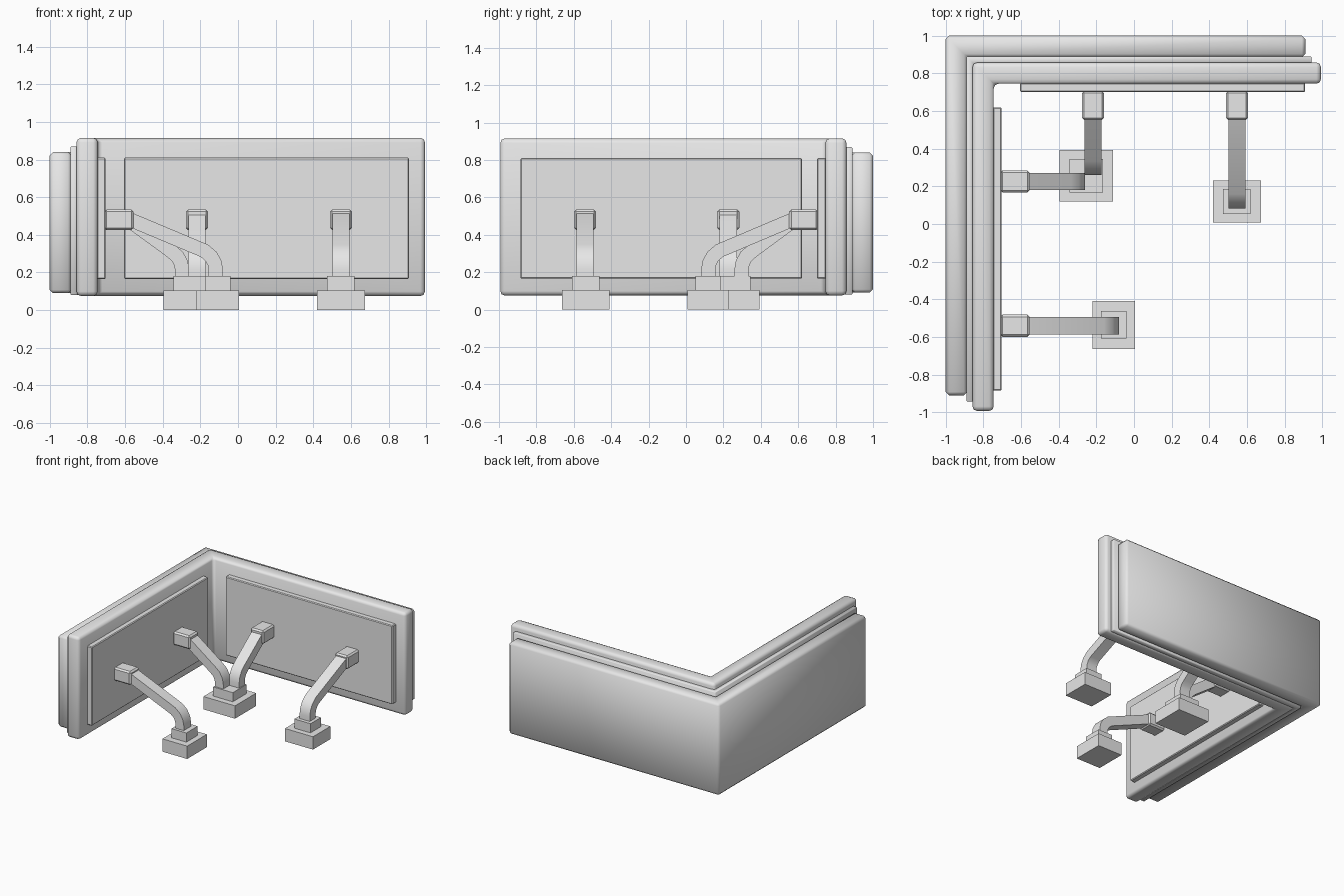
import bpy, bmesh, math
from mathutils import Vector

old = bpy.data.objects.get("Cube")
if old:
    bpy.data.objects.remove(old, do_unlink=True)

grey = bpy.data.materials.new("plain grey")
grey.use_nodes = True
colour = (0.8, 0.8, 0.8, 1)
grey.diffuse_color = colour
grey.node_tree.nodes["Principled BSDF"].inputs["Base Color"].default_value = colour


def prism(name, outline, sweep, bevel=0, segments=1, smooth=35):
    """Closed 3D outline swept along a vector, with optional rounded edges."""
    bm = bmesh.new()
    face = bm.faces.new([bm.verts.new(p) for p in outline])
    moved = bmesh.ops.extrude_face_region(bm, geom=[face])["geom"]
    bmesh.ops.translate(bm, vec=sweep, verts=[v for v in moved if isinstance(v, bmesh.types.BMVert)])
    bmesh.ops.recalc_face_normals(bm, faces=bm.faces)
    if bevel:
        bmesh.ops.bevel(bm, geom=bm.edges[:], offset=bevel, segments=segments,
                        profile=0.5, affect='EDGES')
    mesh = bpy.data.meshes.new(name)
    bm.to_mesh(mesh)
    bm.free()
    mesh.materials.append(grey)
    obj = bpy.data.objects.new(name, mesh)
    bpy.context.collection.objects.link(obj)
    bpy.ops.object.select_all(action='DESELECT')
    bpy.context.view_layer.objects.active = obj
    obj.select_set(True)
    bpy.ops.object.shade_smooth_by_angle(angle=math.radians(smooth))
    return obj


def box(name, x0, x1, y0, y1, z0, z1, bevel=0):
    outline = [(x0, y0, z0), (x1, y0, z0), (x1, y1, z0), (x0, y1, z0)]
    return prism(name, outline, (0, 0, z1 - z0), bevel)


def corner_layer(name, outer, inner, end, z0, z1, bevel, segments):
    """L-shaped wall layer; outer and inner are distances from the middle."""
    plan = [(-outer, outer), (end, outer), (end, inner),
            (-inner, inner), (-inner, -end), (-outer, -end)]
    prism(name, [(x, y, z0) for x, y in plan], (0, 0, z1 - z0), bevel, segments, 50)


# Wall layers, from outside to inside
corner_layer("outer_wall", 1.0, 0.885, 0.91, 0.09, 0.84, 0.018, 1)
corner_layer("middle_layer", 0.89, 0.85, 0.943, 0.08, 0.868, 0.004, 1)
corner_layer("inner_trim", 0.858, 0.745, 0.993, 0.075, 0.915, 0.024, 2)

# Raised panels
box("left_panel", -0.75, -0.703, -0.885, 0.62, 0.165, 0.81, 0.006)
box("back_panel", -0.605, 0.908, 0.70, 0.75, 0.165, 0.81, 0.006)


def arm_outline(path, thick):
    """Thicken a path of (distance, height) points with mitred corners."""
    pts = [Vector(p) for p in path]
    sides = ([], [])
    for i, p in enumerate(pts):
        before = (p - pts[i - 1]).normalized() if i else (pts[1] - p).normalized()
        after = (pts[i + 1] - p).normalized() if i + 1 < len(pts) else before
        along = (before + after).normalized()
        normal = Vector((-along.y, along.x))
        reach = thick / 2 / along.dot(before)
        sides[0].append(p + normal * reach)
        sides[1].append(p - normal * reach)
    return sides[0] + sides[1][::-1]


def bracket(name, to_world, centre, foot):
    """Arm and sleeve; to_world maps (distance inwards, sideways, height)."""
    arm = [(-0.60, 0.492), (foot - 0.06, 0.315), (foot - 0.025, 0.285),
           (foot - 0.006, 0.25), (foot, 0.215), (foot, 0.16)]
    outline = arm_outline(arm, 0.075)
    a, b = centre - 0.046, centre + 0.046
    start = Vector(to_world(0, a, 0))
    prism(name + "_arm", [to_world(p.x, a, p.y) for p in outline],
          Vector(to_world(0, b, 0)) - start)
    c, d = to_world(-0.71, centre - 0.059, 0.425), to_world(-0.555, centre + 0.059, 0.535)
    spans = [v for i in range(3) for v in sorted((c[i], d[i]))]
    box(name + "_sleeve", *spans, bevel=0.012)


def foot_block(name, x, y, half_x, half_y, step_x, step_y):
    box(name + "_base", x - half_x, x + half_x, y - half_y, y + half_y, 0, 0.105)
    box(name + "_step", x - step_x, x + step_x, y - step_y, y + step_y, 0.10, 0.18)


def from_left(d, s, z):
    return (d, s, z)


def from_back(d, s, z):
    return (s, -d - 0.003, z)


# Arms on both walls
bracket("left_front", from_left, -0.54, -0.118)
bracket("left_rear", from_left, 0.226, -0.297)
bracket("back_inner", from_back, -0.218, -0.30)
bracket("back_outer", from_back, 0.547, -0.122)

# Feet; the two corner arms share one
foot_block("left_front", -0.108, -0.536, 0.112, 0.127, 0.067, 0.073)
foot_block("corner", -0.254, 0.257, 0.143, 0.137, 0.089, 0.089)
foot_block("back_outer", 0.547, 0.119, 0.127, 0.112, 0.073, 0.067)
